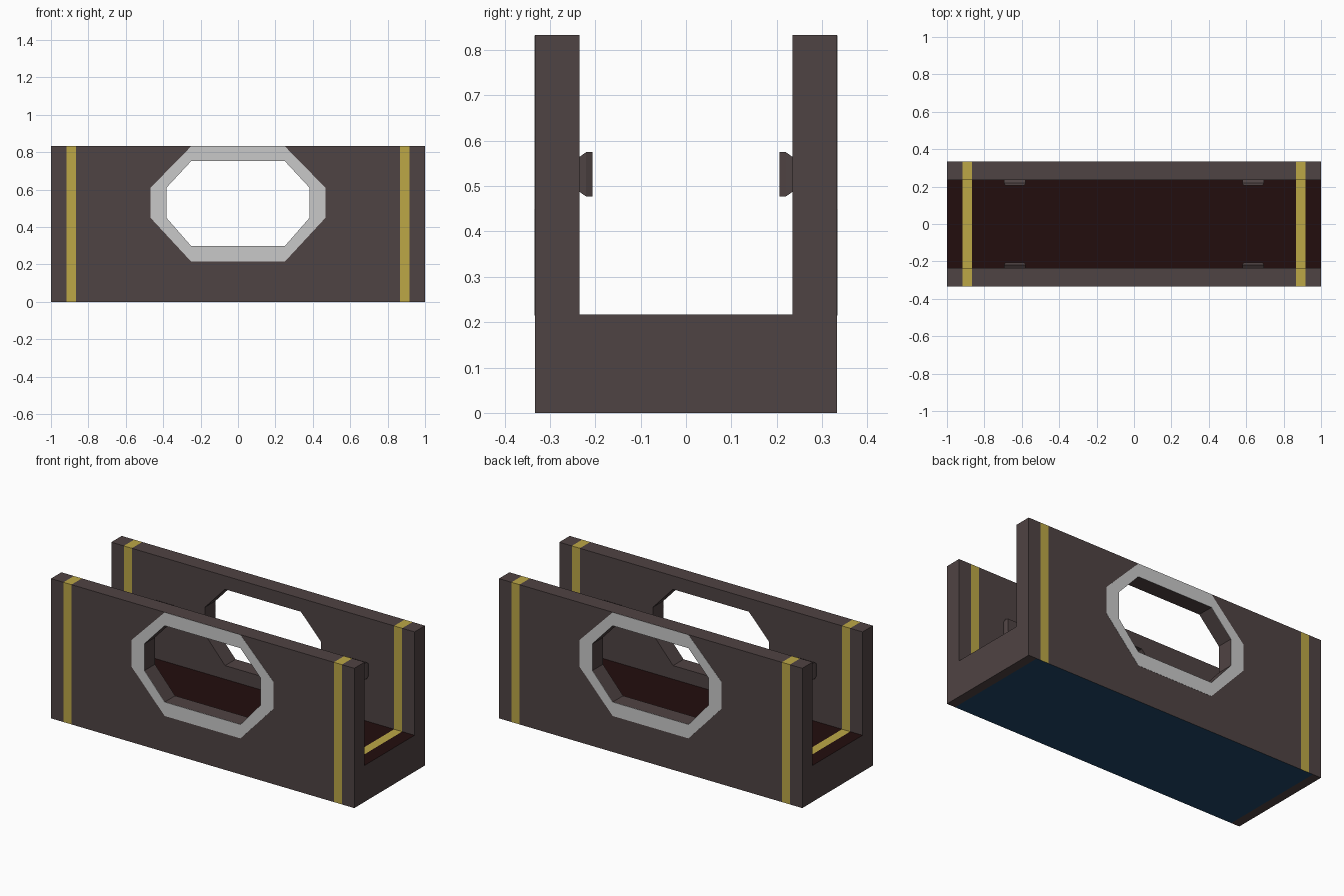
import bpy, bmesh

if "Cube" in bpy.data.objects:
    bpy.data.objects.remove(bpy.data.objects["Cube"])


def mat(name, rgb):
    lin = [(c / 255 / 12.92) if c < 11 else ((c / 255 + 0.055) / 1.055) ** 2.4 for c in rgb]
    m = bpy.data.materials.new(name)
    m.diffuse_color = (*lin, 1)
    m.use_nodes = True
    m.node_tree.nodes["Principled BSDF"].inputs["Base Color"].default_value = m.diffuse_color
    return m


brown = mat("brown", (79, 67, 67))
yellow = mat("yellow", (188, 167, 70))
dark = mat("dark_floor", (34, 13, 13))
navy = mat("navy", (32, 70, 104))
grey = mat("light_grey", (201, 201, 201))


def finish(bm, name, mats):
    bmesh.ops.recalc_face_normals(bm, faces=bm.faces)
    me = bpy.data.meshes.new(name)
    bm.to_mesh(me)
    bm.free()
    for m in mats:
        me.materials.append(m)
    ob = bpy.data.objects.new(name, me)
    bpy.context.collection.objects.link(ob)
    return ob


def loft(bm, loops, caps=True):
    """Join equal-length point loops; optionally cap both ends."""
    rings = [[bm.verts.new(p) for p in lp] for lp in loops]
    for a, b in zip(rings, rings[1:]):
        for i in range(len(a)):
            j = (i + 1) % len(a)
            bm.faces.new((a[i], a[j], b[j], b[i]))
    if caps:
        bm.faces.new(rings[0])
        bm.faces.new(rings[-1])


# U-shaped channel, sliced lengthwise where the colours change
W, I, H, F = 0.333, 0.235, 0.833, 0.217
prof = [(-W, 0), (W, 0), (W, H), (I, H), (I, F), (-I, F), (-I, H), (-W, H)]
half = [0.865, 0.918, 0.945, 1.0]
xs = [-x for x in reversed(half)] + half
bm = bmesh.new()
loft(bm, [[(x, y, z) for y, z in prof] for x in xs])
bmesh.ops.recalc_face_normals(bm, faces=bm.faces)
for f in bm.faces:
    c = f.calc_center_median()
    if abs(f.normal.x) > 0.5:
        continue
    if c.z < 0.001:
        f.material_index = 3 if abs(c.x) < 0.945 else 0
    elif 0.865 < abs(c.x) < 0.918:
        f.material_index = 1
    elif abs(c.z - F) < 0.001:
        f.material_index = 2
channel = finish(bm, "channel", [brown, yellow, dark, navy])


# Octagonal window outlines
def octagon(hx, z0, z1, y):
    cx, a, b = 0.25, 0.45, 0.61
    return [(x, y, z) for x, z in ((-cx, z0), (cx, z0), (hx, a), (hx, b),
                                   (cx, z1), (-cx, z1), (-hx, b), (-hx, a))]


# Cut the windows through both walls
bm = bmesh.new()
loft(bm, [octagon(0.383, 0.298, 0.753, -0.5), octagon(0.383, 0.298, 0.753, 0.5)])
cutter = finish(bm, "window_cutter", [brown])
cutter.hide_render = True
mod = channel.modifiers.new("windows", 'BOOLEAN')
mod.operation = 'DIFFERENCE'
mod.solver = 'EXACT'
mod.object = cutter
bpy.context.view_layer.objects.active = channel
bpy.ops.object.modifier_apply(modifier="windows")
bpy.data.objects.remove(cutter)

for s, side in ((-1, "front"), (1, "back")):
    # Grey window frame, a thin plate on the outer face
    y0, y1 = s * (W - 0.001), s * (W + 0.001)
    o, i = (0.468, 0.215, H - 0.0005), (0.383, 0.298, 0.753)
    bm = bmesh.new()
    loft(bm, [octagon(*i, y0), octagon(*i, y1), octagon(*o, y1), octagon(*o, y0)], caps=False)
    finish(bm, side + "_window_frame", [grey])

    # Small flared blocks on the inner face
    for d, end in ((-1, "left"), (1, "right")):
        def rect(hx, hz, y):
            cx, cz = d * 0.637, 0.526
            return [(cx + a * hx, s * y, cz + b * hz)
                    for a, b in ((-1, -1), (1, -1), (1, 1), (-1, 1))]
        bm = bmesh.new()
        loft(bm, [rect(0.058, 0.037, I + 0.002), rect(0.058, 0.049, 0.22),
                  rect(0.052, 0.049, 0.206)])
        finish(bm, f"{side}_{end}_wall_block", [brown])
